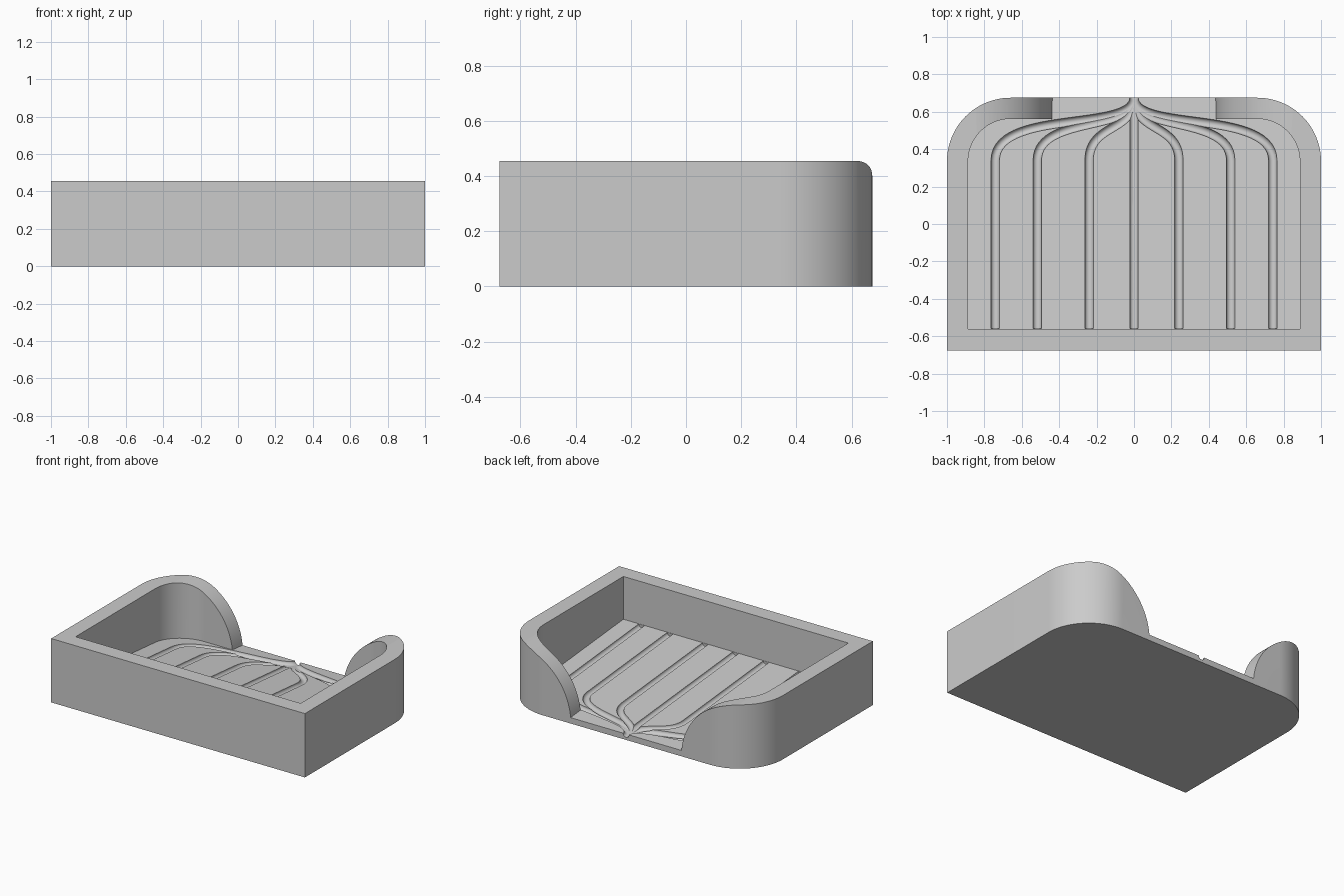
import bpy, bmesh, math
from mathutils import Vector

cube = bpy.data.objects.get("Cube")
if cube:
    bpy.data.objects.remove(cube, do_unlink=True)

HEIGHT, FRONT, BACK = 0.455, -0.675, 0.675
WALL = 0.113
FLOOR_BACK, SLOPE = 0.042, math.tan(math.radians(5))
GROOVE_R = 0.023


def floor_z(y):
    return FLOOR_BACK + (BACK - y) * SLOPE


def finish(name, bm):
    bmesh.ops.recalc_face_normals(bm, faces=bm.faces[:])
    mesh = bpy.data.meshes.new(name)
    bm.to_mesh(mesh)
    bm.free()
    obj = bpy.data.objects.new(name, mesh)
    bpy.context.collection.objects.link(obj)
    return obj


def extrude(name, points, offset):
    """Close a planar outline and push it along an offset."""
    bm = bmesh.new()
    face = bm.faces.new([bm.verts.new(p) for p in points])
    moved = bmesh.ops.extrude_face_region(bm, geom=[face])["geom"]
    verts = [g for g in moved if isinstance(g, bmesh.types.BMVert)]
    bmesh.ops.translate(bm, verts=verts, vec=offset)
    return finish(name, bm)


def tray_outline(inset, z, steps=24):
    """Square front corners, rounded back corners."""
    half, radius = 1 - inset, 0.34 - inset
    cy = BACK - 0.34
    half_pts = [(half, FRONT + inset, z)]
    for i in range(steps + 1):
        a = math.pi / 2 * i / steps
        half_pts.append((half - radius + radius * math.cos(a), cy + radius * math.sin(a), z))
    return half_pts + [(-x, y, z) for x, y, z in reversed(half_pts)]


def combine(target, cutter, operation):
    """Apply a boolean and remove the helper."""
    mod = target.modifiers.new("cut", "BOOLEAN")
    mod.operation, mod.solver, mod.object = operation, "EXACT", cutter
    graph = bpy.context.evaluated_depsgraph_get()
    mesh = bpy.data.meshes.new_from_object(target.evaluated_get(graph))
    target.modifiers.clear()
    target.data = mesh
    bpy.data.objects.remove(cutter, do_unlink=True)


def tube(name, path, radius, sides=20):
    bm = bmesh.new()
    rings = []
    for i, p in enumerate(path):
        tangent = (path[min(i + 1, len(path) - 1)] - path[max(i - 1, 0)]).normalized()
        side = tangent.cross(Vector((0, 0, 1))).normalized()
        up = side.cross(tangent)
        angles = [math.tau * (k + 0.5) / sides for k in range(sides)]
        rings.append([bm.verts.new(p + radius * (side * math.cos(a) + up * math.sin(a))) for a in angles])
    for a, b in zip(rings, rings[1:]):
        for k in range(sides):
            n = (k + 1) % sides
            bm.faces.new((a[k], a[n], b[n], b[k]))
    bm.faces.new(rings[0])
    bm.faces.new(rings[-1])
    return finish(name, bm)


def groove_path(x):
    """Straight run from the front wall, then an S-bend to the outlet."""
    start = FRONT + WALL + 0.002
    ctrl = [Vector((x, 0.34)), Vector((x, 0.5 + 0.16 * abs(x))), Vector((0, 0.49)), Vector((0, BACK))]
    flat = [Vector((x, start))]
    for i in range(33):
        t = 1.1 * i / 32
        s = 1 - t
        flat.append(s**3 * ctrl[0] + 3 * s * s * t * ctrl[1] + 3 * s * t * t * ctrl[2] + t**3 * ctrl[3])
    if x == 0:
        flat = [flat[0], Vector((0, BACK + 0.06))]
    return [Vector((p.x, p.y, floor_z(p.y))) for p in flat]


# Solid block
tray = extrude("drain_tray", tray_outline(0, 0), (0, 0, HEIGHT))

# Basin hollow joined with the curved opening in the back wall
hollow = extrude("hollow_cutter", tray_outline(WALL, -0.1), (0, 0, 0.7))
arc = []
for i in range(33):
    a = math.pi / 2 * i / 32
    arc.append((0.885 - 0.45 * math.cos(a), 0.3, (HEIGHT + 0.002) * math.sin(a)))
side = [(arc[0][0], 0.3, -0.2)] + arc + [(0.885, 0.3, 0.8)]
opening = extrude("opening_cutter", side + [(-x, y, z) for x, y, z in reversed(side)], (0, 0.6, 0))
combine(hollow, opening, "UNION")

# Trim the hollow along the sloping floor
bm = bmesh.new()
bm.from_mesh(hollow.data)
cut = bmesh.ops.bisect_plane(bm, geom=bm.verts[:] + bm.edges[:] + bm.faces[:], dist=1e-6,
                             plane_co=(0, BACK, FLOOR_BACK), plane_no=(0, SLOPE, 1), clear_inner=True)
rim = [g for g in cut["geom_cut"] if isinstance(g, bmesh.types.BMEdge)]
bmesh.ops.contextual_create(bm, geom=rim)
bmesh.ops.recalc_face_normals(bm, faces=bm.faces[:])
bm.to_mesh(hollow.data)
bm.free()
combine(tray, hollow, "DIFFERENCE")

# Drain grooves fanning out from the outlet
for x in (0, 0.24, -0.24, 0.517, -0.517, 0.742, -0.742):
    combine(tray, tube("groove_cutter", groove_path(x), GROOVE_R), "DIFFERENCE")

# Colour and shading
grey = bpy.data.materials.new("light_grey")
grey.use_nodes = True
colour = (0.6, 0.6, 0.6, 1)
grey.diffuse_color = colour
grey.node_tree.nodes["Principled BSDF"].inputs["Base Color"].default_value = colour
tray.data.materials.clear()
tray.data.materials.append(grey)
bpy.ops.object.select_all(action="DESELECT")
tray.select_set(True)
bpy.context.view_layer.objects.active = tray
bpy.ops.object.shade_smooth_by_angle(angle=math.radians(30))
